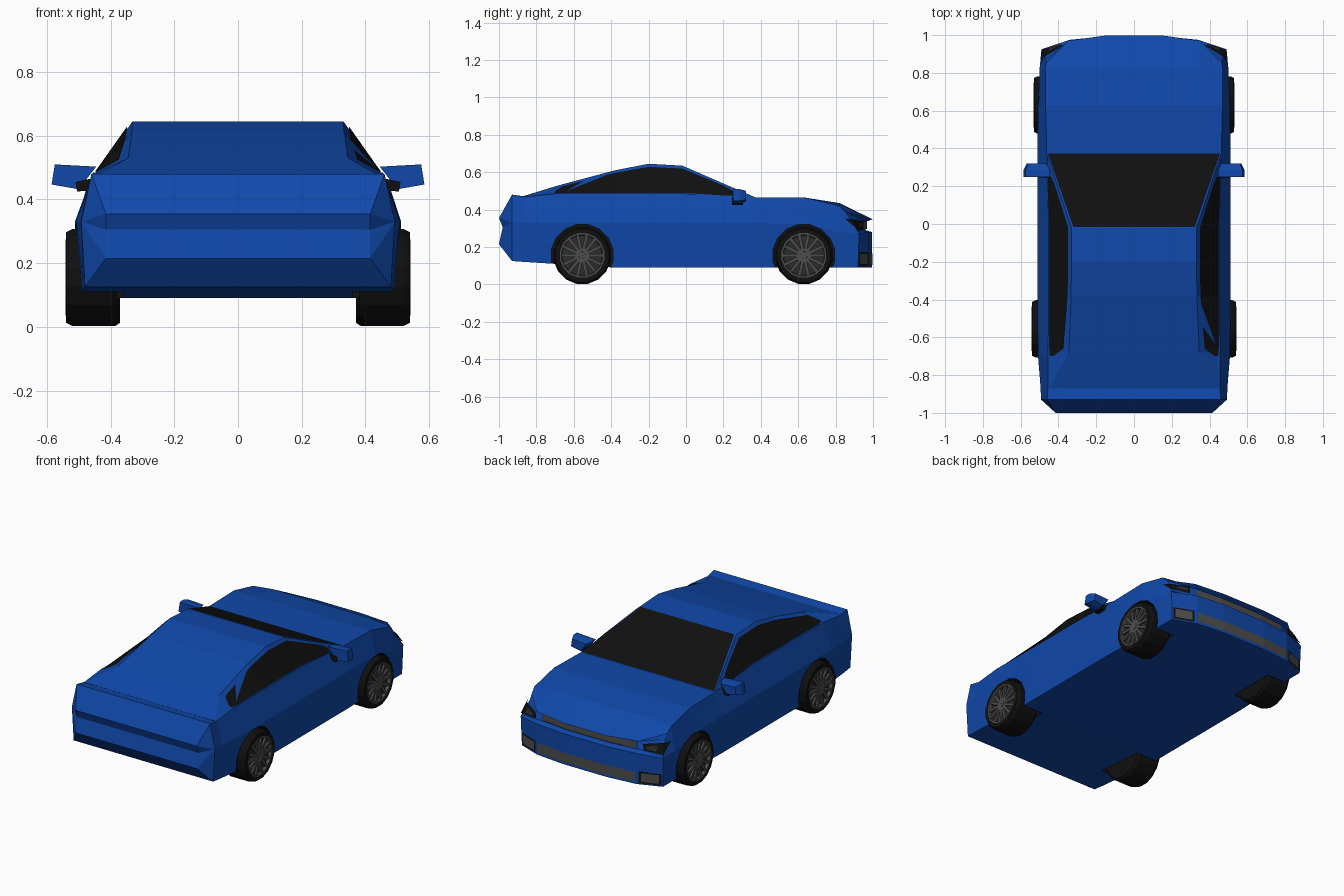
import bpy, bmesh, math
from mathutils import Matrix, Vector

if "Cube" in bpy.data.objects:
    bpy.data.objects.remove(bpy.data.objects["Cube"])


def material(name, rgb):
    m = bpy.data.materials.new(name)
    m.diffuse_color = (*rgb, 1)
    m.use_nodes = True
    m.node_tree.nodes["Principled BSDF"].inputs["Base Color"].default_value = m.diffuse_color
    return m


BLUE = material("blue_paint", (0.005, 0.065, 0.40))
BLACK = material("black", (0.005, 0.005, 0.005))
GREY = material("dark_grey", (0.075, 0.075, 0.075))
SHADE = material("shadow_grey", (0.025, 0.025, 0.025))


def both(half):
    """Half row (outer to inner) joined with its mirror image."""
    return half + [(-x, y, z) for x, y, z in reversed(half)]


def strip(bm, rows, closed=False):
    """Skin quads between successive rows of points."""
    grid = [[bm.verts.new(p) for p in r] for r in rows]
    n = len(grid[0])
    for a, b in zip(grid, grid[1:]):
        for i in range(n if closed else n - 1):
            j = (i + 1) % n
            bm.faces.new((a[i], a[j], b[j], b[i]))


def finish(bm, name, mats, close=False):
    bmesh.ops.remove_doubles(bm, verts=bm.verts, dist=1e-4)
    if close:
        bmesh.ops.holes_fill(bm, edges=bm.edges, sides=0)
    bmesh.ops.recalc_face_normals(bm, faces=bm.faces)
    me = bpy.data.meshes.new(name)
    bm.to_mesh(me)
    bm.free()
    for m in mats:
        me.materials.append(m)
    ob = bpy.data.objects.new(name, me)
    bpy.context.collection.objects.link(ob)
    return ob


def skin(name, rows, mat, closed=False, close=False):
    bm = bmesh.new()
    strip(bm, rows, closed)
    return finish(bm, name, [mat], close)


def flip(rows, s):
    return [[(s * x, y, z) for x, y, z in r] for r in rows]


def lathe_rows(profile, n, centre):
    """Rings about the x axis from (radius, x) pairs."""
    cx, cy, cz = centre
    return [[(cx + x, cy + r * math.cos(2 * math.pi * (k + .5) / n),
              cz + r * math.sin(2 * math.pi * (k + .5) / n)) for k in range(n)]
            for r, x in profile]


# Lower body: cross-sections y, sill x/z, waist x/z, shoulder x/z, deck z
STATIONS = [(-.93, .48, .125, .492, .33, .46, .48, .48),
            (-.86, .485, .12, .495, .33, .455, .468, .47),
            (-.70, .49, .11, .508, .33, .455, .485, .485),
            (-.38, .50, .09, .512, .33, .452, .485, .485),
            (0, .50, .09, .512, .33, .452, .485, .485),
            (.37, .50, .09, .512, .33, .462, .465, .465),
            (.63, .49, .09, .507, .32, .468, .465, .465),
            (.82, .485, .09, .50, .28, .47, .42, .435)]
rings = [[(xb, y, zb), (xm, y, zm), (xs, y, zs), (.34, y, zt), (.15, y, zt)]
         for y, xb, zb, xm, zm, xs, zs, zt in STATIONS]
bm = bmesh.new()
strip(bm, [both(r) for r in rings], closed=True)

# Tail with a pinched centre band
sill, waist, shoulder, d1, d2 = rings[0]
tail = [[shoulder, shoulder, d1, d2]]
for y, z in ((-1, .355), (-.98, .305), (-1, .215)):
    tail.append([waist] + [(x, y, z) for x in (.415, .34, .15)])
tail.append([sill] * 4)
strip(bm, [both(r) for r in tail])

# Nose: bumper, recessed grille band, hood lip
sill, waist, shoulder, d1, d2 = rings[-1]
bumper_low = [sill, (.485, .92, .09), (.34, .975, .09), (.15, .994, .09)]
bumper_top = [waist, (.49, .925, .27), (.34, .975, .28), (.15, .994, .28)]
band_low = [waist, (.488, .92, .28), (.33, .94, .29), (.15, .96, .29)]
band_top = [shoulder, (.465, .87, .36), (.33, .945, .342), (.15, .965, .337)]
lip = [shoulder, (.465, .852, .39), (.35, .97, .355), (.15, .998, .348)]
hood = [shoulder, shoulder, d1, d2]
strip(bm, [both(r) for r in (bumper_low, bumper_top, band_low, band_top, lip, hood)])
body = finish(bm, "body", [BLUE, BLACK], close=True)

# Wheel arches cut from the body, black inside
AXLES = {"rear": (-.555, .54), "front": (.63, .53)}
bm = bmesh.new()
for y, _ in AXLES.values():
    for s in (1, -1):
        strip(bm, lathe_rows([(.168, -.19), (.168, .19)], 16, (s * .55, y, .155)), True)
cutter = finish(bm, "arch_cutter", [BLUE, BLACK], close=True)
cutter.hide_render = True
for p in cutter.data.polygons:
    p.material_index = 1
mod = body.modifiers.new("arches", 'BOOLEAN')
mod.operation, mod.solver, mod.object = 'DIFFERENCE', 'EXACT', cutter
bpy.context.view_layer.objects.active = body
bpy.ops.object.modifier_apply(modifier=mod.name)
bpy.data.objects.remove(cutter)

# Cabin: y, base x, base z, roof x, roof z
CABIN = [(-.87, .456, .465, .45, .472), (-.68, .45, .482, .345, .53),
         (-.38, .446, .482, .333, .61), (-.2, .446, .482, .331, .645),
         (-.02, .446, .482, .331, .635), (.37, .462, .462, .46, .466)]
skin("cabin", [both([(xb, y, zb), (xt, y, zt)]) for y, xb, zb, xt, zt in CABIN],
     BLUE, closed=True, close=True)


def cabin_side(y, t):
    """Point on the cabin flank at height fraction t, slightly proud."""
    for a, b in zip(CABIN, CABIN[1:]):
        if a[0] <= y <= b[0]:
            f = (y - a[0]) / (b[0] - a[0])
            _, xb, zb, xt, zt = [p + (q - p) * f for p, q in zip(a, b)]
            return (xb + (xt - xb) * t + .004, y, zb + (zt - zb) * t + .003)


# Windscreen and side windows
skin("windscreen", [[(.322, -.015, .637), (-.322, -.015, .637)],
                    [(.455, .372, .469), (-.455, .372, .469)]], BLACK)
WINDOW = [(-.70, .1, .3), (-.66, .05, .75), (-.38, .03, .87), (-.2, .03, .88),
          (-.02, .03, .88), (.2, .03, .8), (.25, .05, .6)]
glass = [[cabin_side(y, lo), cabin_side(y, hi)] for y, lo, hi in WINDOW]

# Headlight and fog lamp panels
headlight = [[(.491, .85, .352), (.491, .922, .29), (.37, .945, .297)],
             [(.491, .85, .352), (.473, .887, .347), (.37, .95, .337)]]


def bumper_patch(x0, x1, z0, z1, off):
    y = lambda x: .975 - (x - .34) * .055 / .145 + off
    return [[(x, y(x), z) for x in (x0, x1)] for z in (z0, z1)]


fog_frame = bumper_patch(.355, .478, .097, .172, .003)
fog_lamp = bumper_patch(.368, .468, .108, .162, .005)
head_lens = [[(.45, .938, .302), (.39, .949, .305)], [(.448, .917, .333), (.39, .952, .328)]]

# Door mirror outline, skinned front to back
MIRROR = [(.445, .503), (.575, .51), (.585, .447), (.5, .432)]
mirror = [[(.515 + (x - .515) * k, y, .472 + (z - .472) * k) for x, z in MIRROR]
          for y, k in ((.25, 1), (.285, 1), (.32, .75))]
foot = [[(x, y, z) for x, z in ((.44, .47), (.51, .455), (.505, .425), (.44, .43))]
        for y in (.245, .305)]

for side, s in (("right", 1), ("left", -1)):
    skin("side_window_" + side, flip(glass, s), BLACK)
    skin("headlight_" + side, flip(headlight, s), BLACK)
    skin("headlight_lens_" + side, flip(head_lens, s), SHADE)
    skin("fog_frame_" + side, flip(fog_frame, s), BLACK)
    skin("fog_lamp_" + side, flip(fog_lamp, s), GREY)
    skin("mirror_" + side, flip(mirror, s), BLUE, True, True)
    skin("mirror_foot_" + side, flip(foot, s), BLACK, True, True)

# Upper and lower grilles
skin("upper_grille", [both([(.32, .947, z), (.15, .968, z)]) for z in (.296, .336)], GREY)
skin("lower_grille", [both([(.335, .979, z), (.15, .998, z)]) for z in (.105, .165)], GREY)

# Wheels: tyre, rim ring, recessed disc and spokes
TYRE = [(.118, -.16), (.145, -.16), (.155, -.145), (.155, -.02), (.145, 0),
        (.12, 0), (.115, -.02)]
RIM = [(.121, -.012), (.121, .002), (.112, .002), (.108, -.02)]
for axle, (y, x_out) in AXLES.items():
    for side, s in (("right", 1), ("left", -1)):
        tag, c = axle + "_" + side, (x_out, y, .155)
        skin("tyre_" + tag, flip(lathe_rows(TYRE, 16, c), s), BLACK, True, True)
        skin("rim_" + tag, flip(lathe_rows(RIM, 16, c), s), GREY, True)
        skin("rim_disc_" + tag, flip(lathe_rows([(.115, -.016), (.02, -.012)], 16, c), s),
             SHADE, True, True)
        bm = bmesh.new()
        strip(bm, lathe_rows([(.024, -.015), (.02, .0), (.001, .001)], 12, (s * x_out, y, .155)) if s > 0
              else flip(lathe_rows([(.024, -.015), (.02, .0), (.001, .001)], 12, c), -1), True)
        for k in range(14):
            m = (Matrix.Translation(Vector((s * (x_out - .008), y, .155)))
                 @ Matrix.Rotation(2 * math.pi * k / 14, 4, 'X')
                 @ Matrix.Translation((0, .067, 0)) @ Matrix.Diagonal((.012, .096, .016, 1)))
            bmesh.ops.create_cube(bm, size=1, matrix=m)
        finish(bm, "spokes_" + tag, [GREY])
